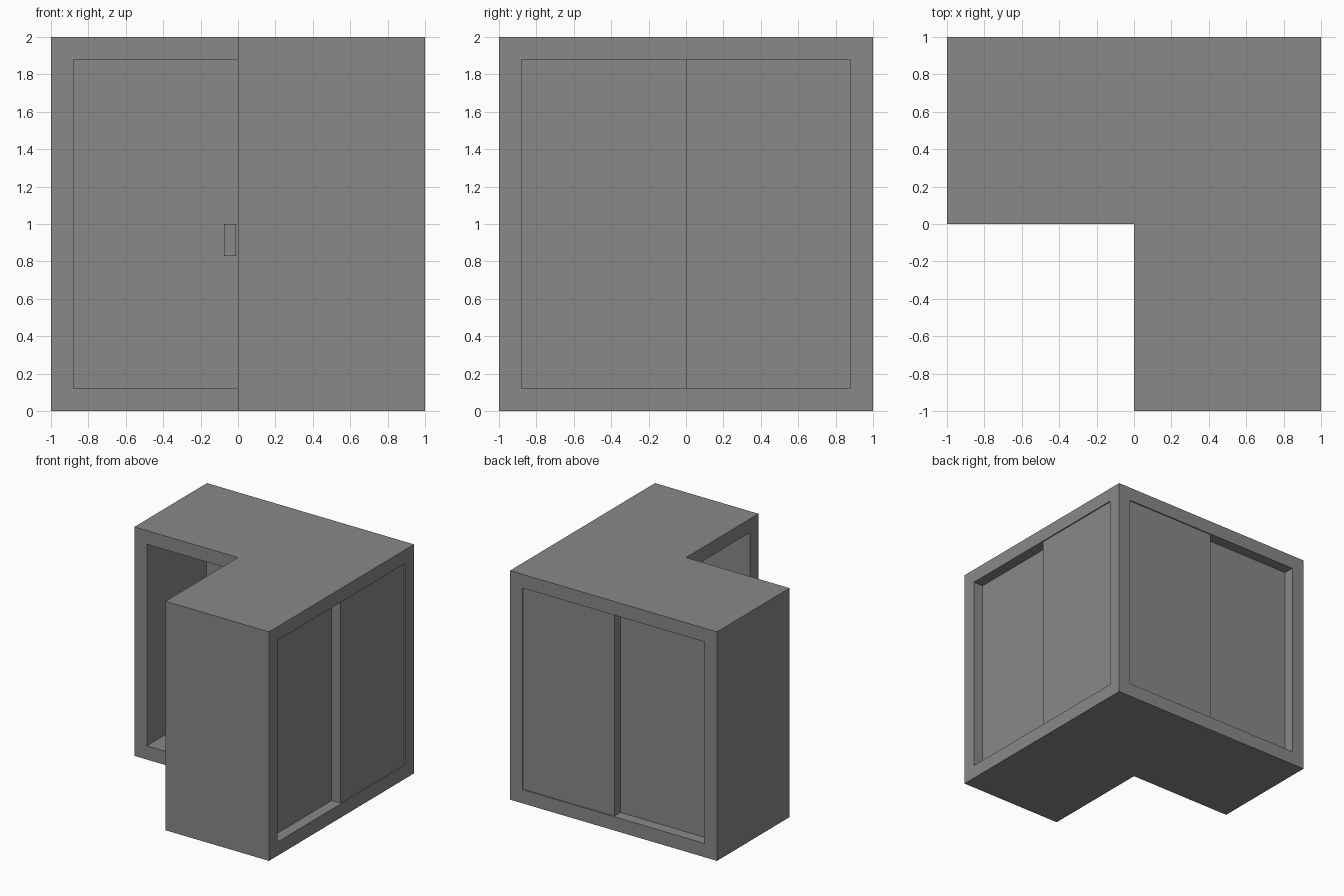
import bpy
import bmesh

cube = bpy.data.objects.get("Cube")
if cube:
    bpy.data.objects.remove(cube, do_unlink=True)

grey = bpy.data.materials.new("plain_grey")
grey.use_nodes = True
colour = (0.25, 0.25, 0.25, 1)
grey.diffuse_color = colour
grey.node_tree.nodes["Principled BSDF"].inputs["Base Color"].default_value = colour


def prism(name, outline, z0, z1):
    """Extrude a flat outline from z0 up to z1."""
    bm = bmesh.new()
    base = bm.faces.new([bm.verts.new((x, y, z0)) for x, y in outline])
    top = bmesh.ops.extrude_face_region(bm, geom=[base])["geom"]
    verts = [v for v in top if isinstance(v, bmesh.types.BMVert)]
    bmesh.ops.translate(bm, verts=verts, vec=(0, 0, z1 - z0))
    bmesh.ops.recalc_face_normals(bm, faces=bm.faces)
    mesh = bpy.data.meshes.new(name)
    bm.to_mesh(mesh)
    bm.free()
    mesh.materials.append(grey)
    obj = bpy.data.objects.new(name, mesh)
    bpy.context.collection.objects.link(obj)
    return obj


def box(name, x0, x1, y0, y1, z0, z1, swap=False):
    """Box; swap mirrors it across the diagonal onto the other wing."""
    if swap:
        x0, x1, y0, y1 = y0, y1, x0, x1
    return prism(name, [(x0, y0), (x1, y0), (x1, y1), (x0, y1)], z0, z1)


IN = 0.88                   # inner edge of the frame
LOW, HIGH = 0.12, 1.88      # floor and ceiling of the inside
BACK, MID, FACE = 0.82, 0.905, 0.99   # door track depths

# L-shaped cabinet shell, hollowed through both wings
shell = prism("cabinet_shell",
              [(-1, 0), (0, 0), (0, -1), (1, -1), (1, 1), (-1, 1)], 0, 2)
for swap in (False, True):
    cutter = box("opening_cutter", -IN, IN, -0.05, 1.05, LOW, HIGH, swap)
    cutter.hide_render = True
    cut = shell.modifiers.new("opening", "BOOLEAN")
    cut.operation = "DIFFERENCE"
    cut.solver = "EXACT"
    cut.object = cutter
    bpy.context.view_layer.objects.active = shell
    bpy.ops.object.modifier_apply(modifier=cut.name)
    bpy.data.objects.remove(cutter, do_unlink=True)

# Two overlapping sliding doors per wing, with a grip inside
for swap, side in ((False, "back"), (True, "side")):
    box(side + "_outer_door", 0, IN, MID, FACE, LOW, HIGH, swap)
    box(side + "_inner_door", -IN, 0, BACK, MID, LOW, HIGH, swap)
    box(side + "_door_grip", -0.075, -0.01, BACK - 0.02, BACK, 0.83, 1.0, swap)
